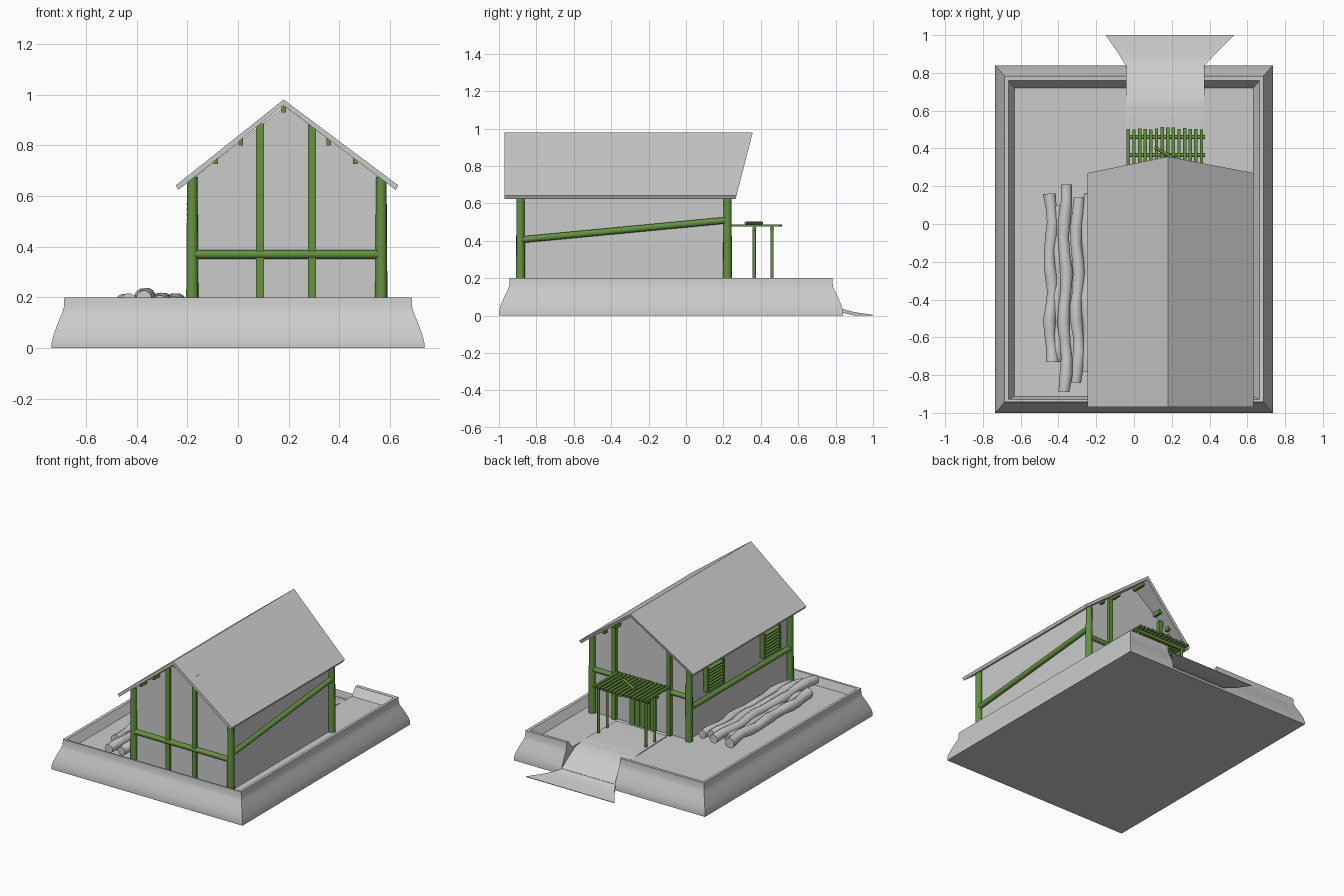
import bpy, bmesh, math, random
from mathutils import Vector

if "Cube" in bpy.data.objects:
    bpy.data.objects.remove(bpy.data.objects["Cube"])
random.seed(4)

def material(name, col):
    m = bpy.data.materials.new(name)
    m.diffuse_color = (*col, 1)
    m.use_nodes = True
    m.node_tree.nodes["Principled BSDF"].inputs["Base Color"].default_value = m.diffuse_color
    return m
GREY = material("plain_grey", (0.6, 0.6, 0.6))
GREEN = material("timber_green", (0.13, 0.29, 0.05))

def finish(name, bm, mat, smooth=True):
    bmesh.ops.recalc_face_normals(bm, faces=bm.faces)
    me = bpy.data.meshes.new(name)
    bm.to_mesh(me)
    bm.free()
    me.materials.append(mat)
    ob = bpy.data.objects.new(name, me)
    bpy.context.collection.objects.link(ob)
    if smooth:
        bpy.ops.object.select_all(action='DESELECT')
        ob.select_set(True)
        bpy.context.view_layer.objects.active = ob
        bpy.ops.object.shade_smooth_by_angle(angle=math.radians(40))
    return ob

def loft(name, rings, mat, smooth=True):
    """Skin a list of equal-length point rings and cap both ends."""
    bm = bmesh.new()
    vs = [[bm.verts.new(p) for p in r] for r in rings]
    n = len(rings[0])
    for a, b in zip(vs, vs[1:]):
        for i in range(n):
            j = (i + 1) % n
            bm.faces.new((a[i], a[j], b[j], b[i]))
    bm.faces.new(vs[0])
    bm.faces.new(vs[-1])
    return finish(name, bm, mat, smooth)

def tube(name, path, radii, mat, sides=10):
    """Round pole along a path with a radius at each point."""
    path = [Vector(p) for p in path]
    d = (path[-1] - path[0]).normalized()
    u = d.orthogonal().normalized()
    v = d.cross(u)
    rings = [[p + (u * math.cos(t) + v * math.sin(t)) * r
              for t in (2 * math.pi * k / sides for k in range(sides))]
             for p, r in zip(path, radii)]
    return loft(name, rings, mat)

def pole(name, a, b, r, r2=None):
    return tube(name, [a, b], [r, r2 or r], GREEN)

def box(name, x0, x1, y0, y1, z0, z1, mat=GREEN):
    return loft(name, [[(x0, y0, z), (x1, y0, z), (x1, y1, z), (x0, y1, z)]
                       for z in (z0, z1)], mat, False)

FLOOR, CX = 0.145, 0.185

# Raised base with a rounded outer flank, rim and sunken floor
profile = [(.0, .735, -1, .84), (.02, .735, -1, .84), (.05, .728, -.993, .833),
           (.1, .71, -.972, .812), (.14, .693, -.952, .792), (.16, .687, -.945, .785),
           (.2, .685, -.943, .783), (.198, .665, -.93, .76), (FLOOR, .632, -.913, .72)]
base = loft("base", [[(-hx, y0, z), (hx, y0, z), (hx, y1, z), (-hx, y1, z)]
                     for z, hx, y0, y1 in profile], GREY)

# Gap in the back rim for the path
ramp = [(.56, .155), (.68, .135), (.76, .09), (.85, .03), (.9, .02)]
section = ramp + [(.9, .4), (.56, .4)]
cutter = loft("path_cutter", [[(x, y, z) for y, z in section] for x in (-.04, .37)], GREY, False)
mod = base.modifiers.new("path_gap", 'BOOLEAN')
mod.operation = 'DIFFERENCE'
mod.object = cutter
mod.solver = 'EXACT'
bpy.context.view_layer.objects.active = base
bpy.ops.object.modifier_apply(modifier=mod.name)
bpy.data.objects.remove(cutter)

# Path that slopes out of the gap and flares at the end
steps = [(.25, .15, -.03, .36), (.56, .15, -.04, .37), (.68, .137, -.04, .37), (.76, .092, -.04, .37),
         (.84, .035, -.045, .375), (.9, .018, -.08, .43), (1.0, .004, -.15, .53)]
loft("path", [[(x0, y, max(z - .02, 0)), (x1, y, max(z - .02, 0)), (x1, y, z), (x0, y, z)]
              for y, z, x0, x1 in steps], GREY)

# House walls
gable = [(-.17, FLOOR - .01), (.555, FLOOR - .01), (.555, .675), (CX, .955), (-.17, .675)]
loft("house_walls", [[(x, y, z) for x, z in gable] for y in (-.885, .215)], GREY, False)

# Roof: two thin slopes, longer at the back of the ridge
section = [(-.245, .642, .27), (.18, .98, .357), (.632, .642, .27),
           (.622, .624, .265), (.18, .957, .35), (-.235, .624, .265)]
bm = bmesh.new()
f = [bm.verts.new((x, -.97, z)) for x, z, e in section]
b = [bm.verts.new((x, e, z)) for x, z, e in section]
for i in range(6):
    j = (i + 1) % 6
    bm.faces.new((f[i], f[j], b[j], b[i]))
for r in (f, b):
    bm.faces.new((r[0], r[1], r[4], r[5]))
    bm.faces.new((r[1], r[2], r[3], r[4]))
finish("roof", bm, GREY)

# Purlin ends under the roof
for x, z, e in ((.18, .942, .31), (.01, .812, .28), (.357, .812, .28), (-.088, .738, .25), (.462, .738, .25)):
    box("purlin", x - .009, x + .009, -.95, e, z - .012, z + .016)

# Corner posts
for x in (-.18, .565):
    for y in (-.885, .222):
        pole("corner_post", (x, y, FLOOR), (x, y, .675), .025, .021)

# Front studs and rail
for x in (.087, .292):
    box("front_stud", x - .016, x + .016, -.9, -.87, FLOOR, .885)
pole("front_rail", (-.18, -.888, .37), (.565, -.888, .37), .018)

# Back studs, short rails and door
for x, outer, top in ((-.03, -.18, .775), (.39, .565, .785)):
    box("back_stud", x - .015, x + .015, .2, .238, FLOOR, top)
    pole("back_rail", (x, .222, .445), (outer, .222, .445), .016)
for k in range(5):
    x = .075 + k * .04
    box("door_plank", x, x + .036, .21, .232, FLOOR, .42)

# Side braces
pole("right_brace", (.567, -.885, .405), (.567, .222, .51), .018)
pole("left_rail", (-.182, -.885, .37), (-.182, .222, .37), .018)

# Slatted shutters and window plate on the left wall
for y0, y1 in ((-.76, -.57), (-.14, .05)):
    for y in (y0, y1 - .018):
        box("shutter_stile", -.2, -.168, y, y + .018, .415, .585)
    for k in range(8):
        z = .418 + k * .021
        loft("shutter_slat", [[(-.172, y, z + .014), (-.203, y, z), (-.203, y, z + .007), (-.172, y, z + .021)]
                              for y in (y0, y1)], GREEN, False)

# Porch: slats on cross beams and legs
for k in range(14):
    x = -.03 + k * .0298
    e = random.uniform(.5, .515)
    box("porch_slat", x - .009, x + .009, .235, e, .475, .488)
for y in (.365, .46):
    pole("porch_beam", (-.04, y, .465), (.375, y, .465), .011)
    for x in (-.015, .35):
        pole("porch_leg", (x, y, FLOOR), (x, y, .47), .009)
pole("loose_pole", (.11, .405, .494), (.26, .32, .494), .008)

# Pile of wavy logs beside the house
logs = [(-.44, -.73, .16, .178), (-.365, -.89, .21, .2), (-.3, -.84, .14, .183),
        (-.245, -.78, .16, .18), (-.4, -.73, .1, .172)]
for x, y0, y1, z in logs:
    n = 12
    ph = random.uniform(0, 6)
    pts = [(x + .009 * math.sin(ph + k * 1.3), y0 + (y1 - y0) * k / n, z + .004 * math.sin(ph + k * 1.9))
           for k in range(n + 1)]
    radii = [.032 + .003 * math.sin(ph + k * 2.1) for k in range(n + 1)]
    tube("log", pts, radii, GREY, 12)
